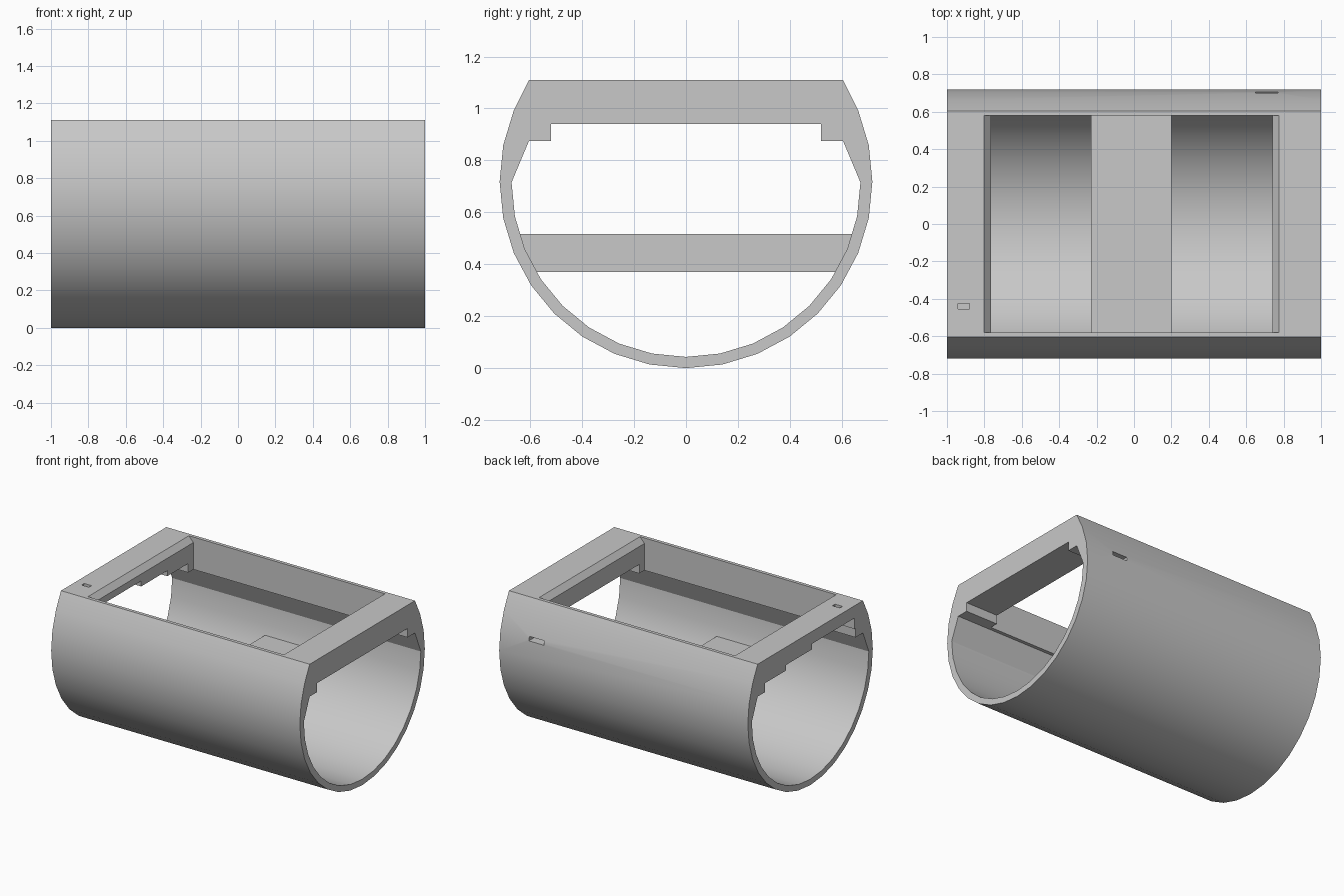
import bpy, bmesh, math

if "Cube" in bpy.data.objects:
    bpy.data.objects.remove(bpy.data.objects["Cube"], do_unlink=True)

grey = bpy.data.materials.new("light_grey")
grey.use_nodes = True
grey.diffuse_color = (0.58, 0.58, 0.58, 1)
grey.node_tree.nodes["Principled BSDF"].inputs["Base Color"].default_value = (0.58, 0.58, 0.58, 1)


def prism(name, profile, start, end, axis="X"):
    """Extrude a closed profile: (y, z) points along X or (x, z) points along Y."""
    bm = bmesh.new()
    rings = []
    for d in (start, end):
        rings.append([bm.verts.new((d, a, z) if axis == "X" else (a, d, z)) for a, z in profile])
    bm.faces.new(rings[0])
    bm.faces.new(rings[1])
    n = len(profile)
    for i in range(n):
        j = (i + 1) % n
        bm.faces.new((rings[0][i], rings[0][j], rings[1][j], rings[1][i]))
    bmesh.ops.recalc_face_normals(bm, faces=bm.faces)
    mesh = bpy.data.meshes.new(name)
    bm.to_mesh(mesh)
    bm.free()
    mesh.materials.append(grey)
    obj = bpy.data.objects.new(name, mesh)
    bpy.context.collection.objects.link(obj)
    return obj


def box(name, x, y, z):
    return prism(name, [(y[0], z[0]), (y[1], z[0]), (y[1], z[1]), (y[0], z[1])], *x)


def activate(obj):
    bpy.ops.object.select_all(action="DESELECT")
    obj.select_set(True)
    bpy.context.view_layer.objects.active = obj


def cut(target, cutter):
    activate(target)
    mod = target.modifiers.new("cut", "BOOLEAN")
    mod.operation = "DIFFERENCE"
    mod.solver = "EXACT"
    mod.object = cutter
    bpy.ops.object.modifier_apply(modifier=mod.name)
    bpy.data.objects.remove(cutter, do_unlink=True)


def arc(radius, centre, first, last):
    """Points of a 32-sided circle, counted in steps from the bottom."""
    step = math.tau / 32
    return [(radius * math.sin(i * step), centre - radius * math.cos(i * step))
            for i in range(first, last + 1)]


# Round body with a flat top
body = prism("tube_body", arc(0.718, 0.718, -10, 10) + [(0.605, 1.11), (-0.605, 1.11)], -1, 1)

# Long cavity with a stepped ceiling
ceiling = [(0.605, 0.875), (0.52, 0.875), (0.52, 0.94)]
cavity = arc(0.672, 0.715, -8, 8) + ceiling + [(-y, z) for y, z in reversed(ceiling)]
cut(body, prism("cavity_cutter", cavity, -1.1, 1.1))

# Top opening with bevelled end edges
opening = [(-0.765, 0.8), (0.74, 0.8), (0.74, 1.07), (0.785, 1.12), (-0.81, 1.12), (-0.765, 1.07)]
cut(body, prism("opening_cutter", opening, -0.58, 0.58, "Y"))

# Stepped relief under one end plate
cut(body, box("deep_relief_cutter", (-1.1, -0.7), (-0.51, -0.02), (0.9, 1.02)))
cut(body, box("shallow_relief_cutter", (-1.1, -0.7), (-0.03, 0.28), (0.9, 0.98)))

# Small slots in the end plate and the back wall
cut(body, box("plate_slot_cutter", (-0.94, -0.88), (-0.455, -0.425), (1.07, 1.2)))
cut(body, box("wall_slot_cutter", (0.65, 0.77), (0.6, 0.8), (0.845, 0.875)))

# Cross bar inside the tube
half = [(0.58, 0.37), (0.62, 0.43), (0.65, 0.517)]
bar = prism("cross_bar", half + [(-y, z) for y, z in reversed(half)], -0.23, 0.2)

for obj in (body, bar):
    activate(obj)
    bpy.ops.object.shade_smooth_by_angle(angle=math.radians(25))
